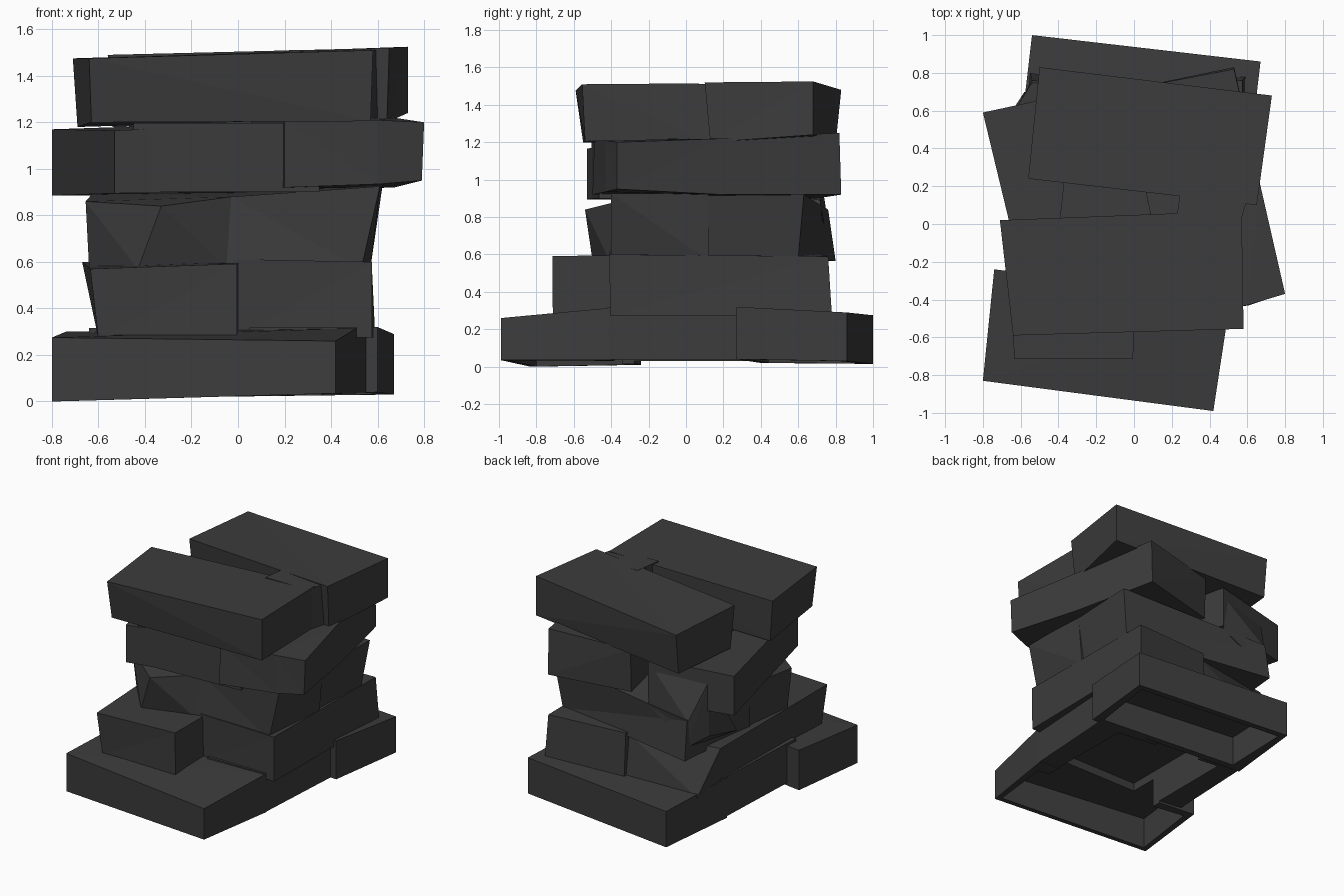
import bpy, bmesh

if "Cube" in bpy.data.objects:
    bpy.data.objects.remove(bpy.data.objects["Cube"])

dark = bpy.data.materials.new("charcoal")
dark.diffuse_color = (0.045, 0.045, 0.045, 1)
dark.use_nodes = True
dark.node_tree.nodes["Principled BSDF"].inputs["Base Color"].default_value = dark.diffuse_color
parts = []


def finish(name, bm):
    bmesh.ops.recalc_face_normals(bm, faces=bm.faces)
    me = bpy.data.meshes.new(name)
    bm.to_mesh(me)
    bm.free()
    ob = bpy.data.objects.new(name, me)
    bpy.context.collection.objects.link(ob)
    return ob


def slab(name, pts, z0, z1, top=None):
    """Prism over a plan outline; z may be one value or one per corner."""
    n = len(pts)
    lo = z0 if isinstance(z0, list) else [z0] * n
    hi = z1 if isinstance(z1, list) else [z1] * n
    bm = bmesh.new()
    b = [bm.verts.new((x, y, z)) for (x, y), z in zip(pts, lo)]
    t = [bm.verts.new((x, y, z)) for (x, y), z in zip(top or pts, hi)]
    bm.faces.new(b[::-1])
    bm.faces.new(t)
    for i in range(n):
        j = (i + 1) % n
        bm.faces.new((b[i], b[j], t[j], t[i]))
    bmesh.ops.triangulate(bm, faces=bm.faces[:])
    return finish(name, bm)


def wedge(name, pts):
    """Convex hull that drapes from one layer to the next."""
    bm = bmesh.new()
    for p in pts:
        bm.verts.new(p)
    bmesh.ops.convex_hull(bm, input=bm.verts)
    parts.append(finish(name, bm))


def combine(base, other, op):
    """Apply a boolean and remove the second object."""
    m = base.modifiers.new("bool", 'BOOLEAN')
    m.operation, m.solver, m.object = op, 'EXACT', other
    dg = bpy.context.evaluated_depsgraph_get()
    me = bpy.data.meshes.new_from_object(base.evaluated_get(dg))
    base.modifiers.clear()
    base.data = me
    bpy.data.objects.remove(other)


def add(*args, **kw):
    parts.append(slab(*args, **kw))


# Layer 1: two long blocks and the side walls between them
add("stacked_blocks", [(-.8, -.83), (.42, -.99), (.51, -.4), (-.74, -.24)],
    [0, .035, .035, .01], [.275, .26, .315, .30])
base = parts[0]
add("base_back", [(-.61, .40), (.60, .27), (.67, .86), (-.54, 1.0)],
    [.02, .04, .03, .015], [.31, .32, .29, .275])
add("base_right_wall", [(.05, -.42), (.508, -.42), (.555, .36), (.05, .42)], .038, .318)
add("base_left_wall", [(-.64, -.35), (-.3, -.35), (-.3, .46), (-.605, .46)], .03, .317)

# Layer 2: two blocks side by side, the left one pushed forward
add("second_left", [(-.60, -.70), (-.005, -.712), (.03, .72), (-.58, .70)], .27,
    [.57, .592, .605, .60],
    top=[(-.635, -.715), (-.005, -.715), (.03, .68), (-.67, .56)])
add("second_right", [(-.02, -.40), (.575, -.405), (.59, .78), (-.02, .74)], .275,
    [.612, .60, .59, .60],
    top=[(-.02, -.41), (.575, -.41), (.575, .76), (-.02, .72)])

# Layer 3: angled front block, rear plank with its low left corner
add("third_front", [(-.64, -.25), (-.43, -.50), (-.05, -.41), (.53, -.40), (.57, .12), (-.6, .2)],
    .57, [.86, .84, .88, .925, .93, .90],
    top=[(-.655, -.28), (-.33, -.54), (-.03, -.38), (.61, -.40), (.60, .12), (-.62, .2)])
add("third_back", [(-.62, .15), (.55, .08), (.57, .60), (-.55, .80)],
    [.575, .575, .58, .565], [.91, .915, .92, .84],
    top=[(-.62, .15), (.60, .08), (.62, .63), (-.54, .76)])
wedge("left_drape", [(-.62, .62, 1.1), (-.62, .62, .7), (-.25, .71, 1.1), (-.54, .75, .83),
                     (-.54, .76, .65), (-.2, .72, .86), (-.3, .4, .9), (-.62, .3, .62),
                     (-.3, .4, .62)])

# Layer 4: two blocks running front to back with a filled centre
add("fourth_left", [(-.53, -.53), (.05, -.42), (-.2, .72), (-.8, .59)],
    [.895, .90, .89, .885], [1.165, 1.19, 1.19, 1.17])
add("fourth_right", [(.2, -.50), (.61, -.43), (.79, -.37), (.67, .2), (.53, .83), (-.05, .70)],
    [.92, .935, .95, .92, .92, .90], [1.205, 1.21, 1.20, 1.22, 1.25, 1.21],
    top=[(.2, -.49), (.60, -.43), (.80, -.37), (.67, .2), (.53, .82), (-.05, .71)])
add("fourth_centre", [(-.45, -.505), (.35, -.465), (.3, .42), (-.35, .42)], .90, 1.198)

# Layer 5: two skewed top blocks joined on the right
add("top_front", [(-.63, -.55), (.57, -.54), (.57, .06), (-.69, .02)],
    [1.20, 1.205, 1.22, 1.18], [1.475, 1.51, 1.515, 1.475],
    top=[(-.64, -.59), (.58, -.555), (.57, .07), (-.71, .02)])
add("top_back", [(-.54, .26), (.64, .13), (.73, .68), (-.5, .80)],
    [1.18, 1.20, 1.24, 1.19], [1.49, 1.52, 1.525, 1.48],
    top=[(-.56, .24), (.65, .10), (.73, .68), (-.5, .83)])
add("top_link", [(.22, 0), (.56, 0), (.62, .2), (.25, .2)], 1.18, 1.511)

# Fuse the pile, then hollow the underside
for p in parts[1:]:
    combine(base, p, 'UNION')
for name, outline, depth in (
        ("front_hollow", [(-.76, -.80), (.39, -.95), (.44, -.5), (-.70, -.3)], .23),
        ("middle_hollow", [(-.46, -.55), (.36, -.55), (.35, .25), (-.46, .35)], .29),
        ("back_hollow", [(-.52, .44), (.54, .32), (.62, .82), (-.50, .95)], .24)):
    combine(base, slab(name, outline, -.1, depth), 'DIFFERENCE')

base.data.materials.clear()
base.data.materials.append(dark)
